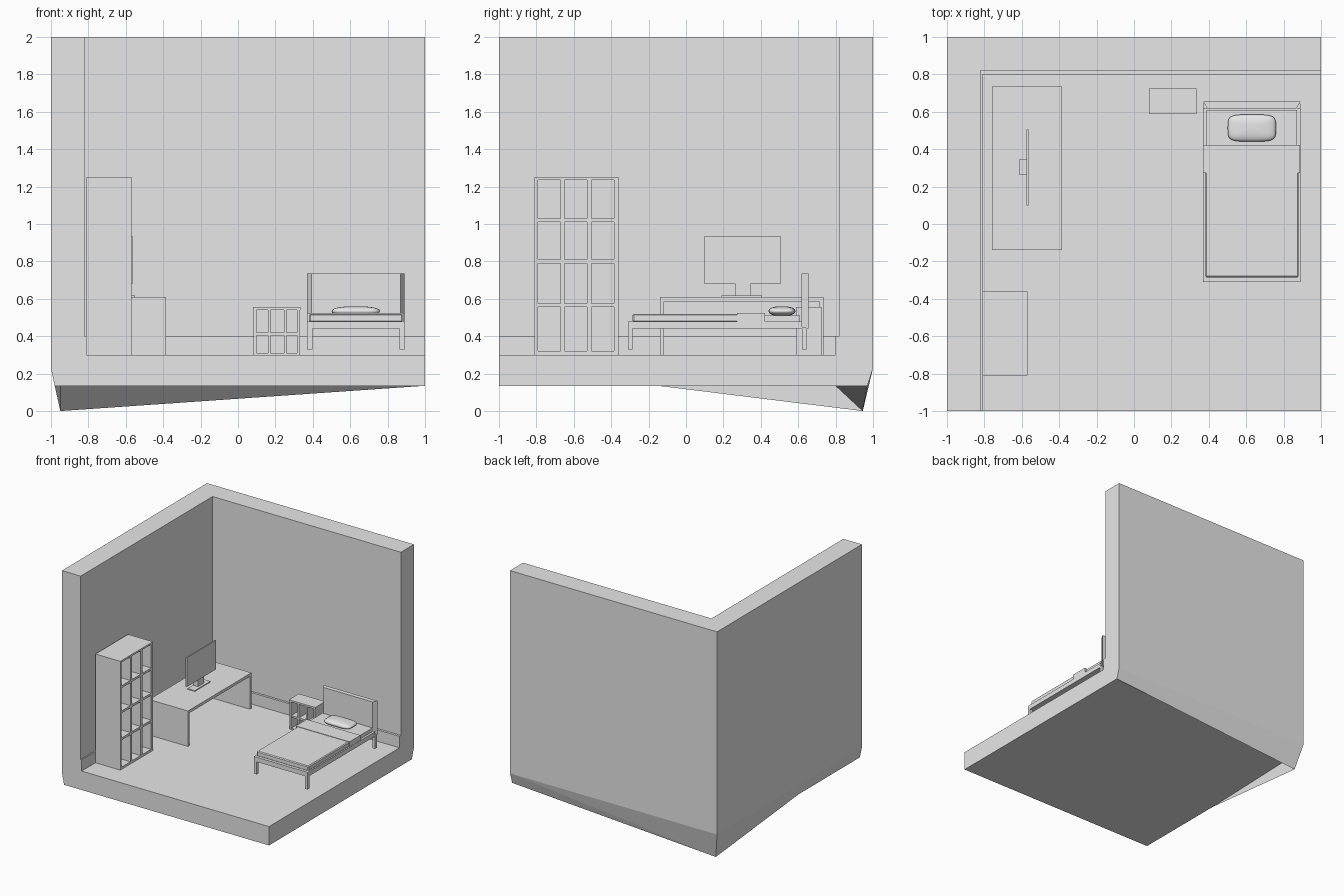
import bpy, bmesh, math

if "Cube" in bpy.data.objects:
    bpy.data.objects.remove(bpy.data.objects["Cube"])

grey = bpy.data.materials.new("plain_grey")
grey.diffuse_color = (0.8, 0.8, 0.8, 1)
grey.use_nodes = True
grey.node_tree.nodes["Principled BSDF"].inputs["Base Color"].default_value = grey.diffuse_color


def finish(name, bm):
    bmesh.ops.recalc_face_normals(bm, faces=bm.faces)
    me = bpy.data.meshes.new(name)
    bm.to_mesh(me)
    bm.free()
    me.materials.append(grey)
    ob = bpy.data.objects.new(name, me)
    bpy.context.collection.objects.link(ob)
    return ob


def boxes(name, items, bevel=0):
    """Each item is x0, x1, y0, y1, z0, z1."""
    bm = bmesh.new()
    for x0, x1, y0, y1, z0, z1 in items:
        vs = bmesh.ops.create_cube(bm, size=1)["verts"]
        for v in vs:
            v.co.x = x1 if v.co.x > 0 else x0
            v.co.y = y1 if v.co.y > 0 else y0
            v.co.z = z1 if v.co.z > 0 else z0
    if bevel:
        bmesh.ops.bevel(bm, geom=bm.edges[:], offset=bevel, segments=1, affect='EDGES')
    return finish(name, bm)


def poly_mesh(name, points, faces):
    bm = bmesh.new()
    v = {k: bm.verts.new(p) for k, p in points.items()}
    for f in faces.split():
        bm.faces.new([v[k] for k in f.split(",")])
    return finish(name, bm)


# Room: floor and two walls in one shell, underside pulled down at the back corner
W = 0.82
poly_mesh("room_shell", {
    "T1": (-W, -1, 2), "T2": (-W, W, 2), "T3": (1, W, 2),
    "F1": (-W, -1, .3), "F2": (-W, W, .3), "F3": (1, W, .3), "F4": (1, -1, .3),
    "O1": (-1, -1, 2), "O2": (-1, 1, 2), "O3": (1, 1, 2),
    "L1": (-1, -1, .23), "L2": (-1, 1, .23), "L3": (1, 1, .23),
    "B1": (-.98, -1, .135), "B3": (1, .97, .135), "B4": (1, -1, .135),
    "M": (-.98, -.15, .135), "N": (-.95, .8, .135), "P": (-.95, .945, 0),
}, "O1,T1,T2,O2 O2,T2,T3,O3 T1,F1,F2,T2 T2,F2,F3,T3 F1,F4,F3,F2 "
   "O1,O2,L2,L1 O2,O3,L3,L2 O1,L1,B1,B4,F4,F1,T1 O3,T3,F3,F4,B4,B3,L3 "
   "L1,M,B1 L1,L2,M L2,P,M L2,L3,P L3,B3,P "
   "B1,M,N,B3,B4 P,N,M P,B3,N")

# Skirting boards
boxes("skirting_boards", [(-W, -.81, -1, .80, .3, .4), (-W, 1, .80, W, .3, .4)])

# Tall bookcase: back, columns, shelves
sx0, sx1, sy0, sy1 = -.81, -.57, -.81, -.36
parts = [(sx0, sx0 + .015, sy0, sy1, .3, 1.25)]
for y0, y1 in ((-.81, -.79), (-.67, -.65), (-.53, -.505), (-.385, -.36)):
    parts.append((sx0, sx1, y0, y1, .3, 1.25))
for z0, z1 in ((.3, .32), (.555, .575), (.79, .81), (1.01, 1.03), (1.235, 1.25)):
    parts.append((sx0, sx1, sy0, sy1, z0, z1))
boxes("bookcase", parts)

# Bedside shelf: back, columns, shelves
parts = [(.085, .33, .71, .725, .3, .54), (.08, .335, .588, .725, .54, .555),
         (.085, .33, .592, .725, .405, .42), (.085, .33, .592, .725, .3, .31)]
for x0, x1 in ((.083, .1), (.16, .175), (.245, .26), (.315, .332)):
    parts.append((x0, x1, .59, .725, .3, .545))
boxes("bedside_shelf", parts)

# Desk
boxes("desk", [(-.76, -.385, -.14, .735, .585, .61)] +
      [(-.76, -.385, y, y + .022, .3, .59) for y in (-.14, .713)])

# Monitor
boxes("monitor_screen", [(-.575, -.565, .10, .505, .68, .935)])
boxes("monitor_stand", [(-.615, -.572, .265, .345, .61, .685),
                        (-.62, -.55, .19, .405, .61, .618)])

# Bed frame with four legs
boxes("bed_frame", [(.37, .89, -.31, .62, .44, .48)] +
      [(x, x + .027, y, y + .025, .33, .45) for x in (.37, .863) for y in (-.31, .62)])

# Headboard with slanted ends
hb = {}
for k, z in (("a", .44), ("b", .735)):
    for i, (x, y) in enumerate(((.37, .655), (.89, .655), (.868, .617), (.392, .617))):
        hb[k + str(i)] = (x, y, z)
poly_mesh("headboard", hb, "a0,a1,a2,a3 b0,b1,b2,b3 " + " ".join(
    f"a{i},a{(i + 1) % 4},b{(i + 1) % 4},b{i}" for i in range(4)))

# Mattress, blanket and folded edge
boxes("mattress", [(.388, .872, -.27, .61, .475, .512)])
boxes("blanket", [(.38, .88, -.285, .30, .475, .52)], bevel=.007)
boxes("blanket_fold", [(.368, .888, .272, .422, .48, .524)])

# Pillow: soft rounded cushion
bm = bmesh.new()
bmesh.ops.create_uvsphere(bm, u_segments=32, v_segments=12, radius=1)


def soft(t, e):
    return math.copysign(abs(t) ** e, t)


for v in bm.verts:
    r = math.hypot(v.co.x, v.co.y)
    a = math.atan2(v.co.y, v.co.x)
    k = r ** .8
    v.co = (.63 + .129 * k * soft(math.cos(a), .45),
            .513 + .072 * k * soft(math.sin(a), .45),
            .534 + .026 * soft(v.co.z, .9))
pillow = finish("pillow", bm)
for p in pillow.data.polygons:
    p.use_smooth = True
